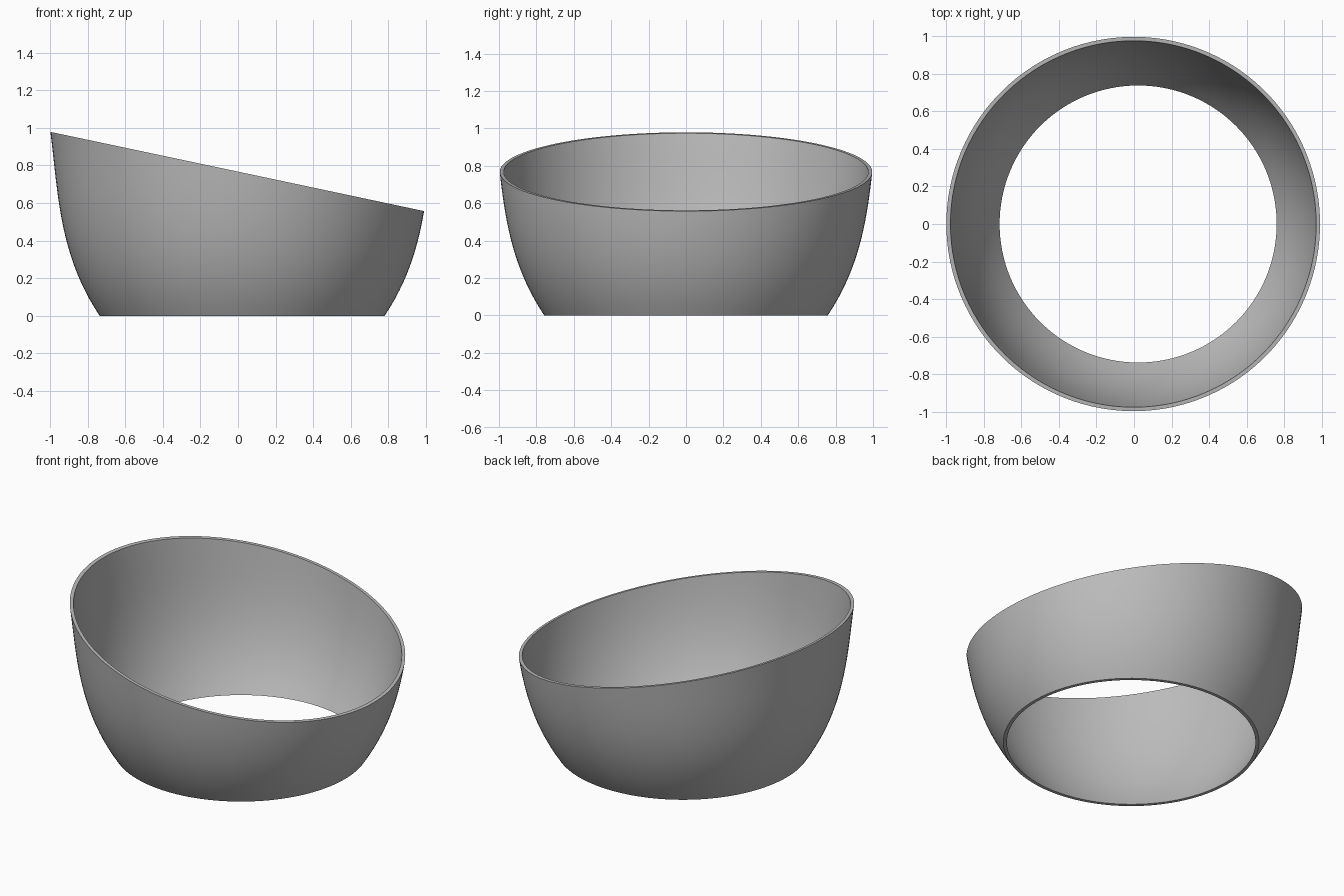
import bpy, bmesh, math
from mathutils import Vector

cube = bpy.data.objects.get("Cube")
if cube:
    bpy.data.objects.remove(cube)

AXIS_X, WALL, SEGMENTS, RINGS, TALL = 0.022, 0.021, 128, 24, 1.1


def radius(z):
    """Outer radius of the flared wall at a height."""
    return 0.758 + 0.67 * z - 0.68 * z**2 + 0.275 * z**3


# Plain grey material
grey = bpy.data.materials.new("Mid grey")
grey.use_nodes = True
colour = (0.5, 0.5, 0.5, 1)
grey.diffuse_color = colour
grey.node_tree.nodes["Principled BSDF"].inputs["Base Color"].default_value = colour

# Wall profile: up the inside, across the base, up the outside
heights = [TALL * i / RINGS for i in range(RINGS + 1)]
profile = [(radius(z) - WALL, z) for z in reversed(heights)]
profile += [(radius(z), z) for z in heights]

# Revolve the open profile
bm = bmesh.new()
verts = [bm.verts.new((AXIS_X + r, 0, z)) for r, z in profile]
edges = [bm.edges.new(pair) for pair in zip(verts, verts[1:])]
bmesh.ops.spin(bm, geom=verts + edges, cent=(AXIS_X, 0, 0), axis=(0, 0, 1),
               angle=math.tau, steps=SEGMENTS, use_merge=True)
bmesh.ops.remove_doubles(bm, verts=bm.verts, dist=0.0001)

# Slice the top at a slant and close the rim between both walls
bmesh.ops.bisect_plane(bm, geom=bm.verts[:] + bm.edges[:] + bm.faces[:], dist=1e-5,
                       plane_co=Vector((0, 0, 0.767)),
                       plane_no=Vector((0.212, 0, 1)), clear_outer=True)
rim = [e for e in bm.edges if e.is_boundary]
bmesh.ops.bridge_loops(bm, edges=rim)
bmesh.ops.recalc_face_normals(bm, faces=bm.faces)

mesh = bpy.data.meshes.new("slanted_bowl_wall")
bm.to_mesh(mesh)
bm.free()
mesh.materials.append(grey)
bowl = bpy.data.objects.new("slanted_bowl_wall", mesh)
bpy.context.collection.objects.link(bowl)

# Smooth walls with crisp rim and base edges
bpy.context.view_layer.objects.active = bowl
bowl.select_set(True)
bpy.ops.object.shade_smooth_by_angle(angle=math.radians(30))
